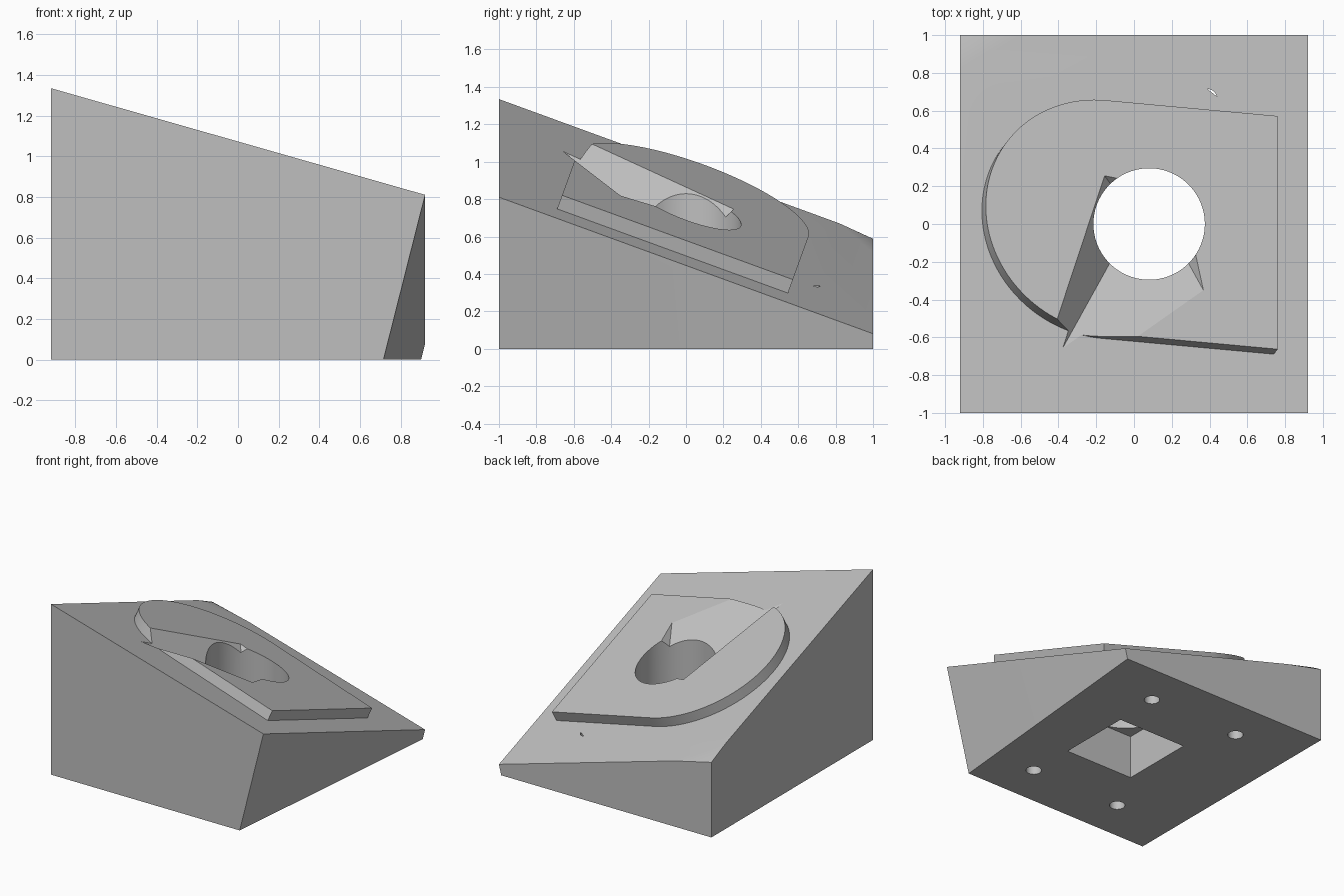
import bpy, bmesh, math
from mathutils import Matrix, Vector

if "Cube" in bpy.data.objects:
    bpy.data.objects.remove(bpy.data.objects["Cube"], do_unlink=True)

grey = bpy.data.materials.new("plain_grey")
grey.use_nodes = True
colour = (0.52, 0.52, 0.52, 1)
grey.diffuse_color = colour
grey.node_tree.nodes["Principled BSDF"].inputs["Base Color"].default_value = colour


def finish(name, bm):
    bmesh.ops.recalc_face_normals(bm, faces=bm.faces)
    mesh = bpy.data.meshes.new(name)
    bm.to_mesh(mesh)
    bm.free()
    mesh.materials.append(grey)
    ob = bpy.data.objects.new(name, mesh)
    bpy.context.collection.objects.link(ob)
    return ob


def hull(name, points):
    bm = bmesh.new()
    for p in points:
        bm.verts.new(p)
    bmesh.ops.convex_hull(bm, input=bm.verts)
    bmesh.ops.dissolve_limit(bm, angle_limit=0.002, verts=bm.verts, edges=bm.edges)
    return finish(name, bm)


def prism(name, outline, low, high, frame=Matrix()):
    bm = bmesh.new()
    rings = [[bm.verts.new(frame @ Vector((x, y, z))) for x, y in outline]
             for z in (low, high)]
    bm.faces.new(rings[0][::-1])
    bm.faces.new(rings[1])
    for i in range(len(outline)):
        j = (i + 1) % len(outline)
        bm.faces.new((rings[0][i], rings[0][j], rings[1][j], rings[1][i]))
    return finish(name, bm)


def circle(cx, cy, r, n):
    return [(cx + r * math.cos(2 * math.pi * i / n),
             cy + r * math.sin(2 * math.pi * i / n)) for i in range(n)]


def combine(target, tool, operation):
    mod = target.modifiers.new("combine", "BOOLEAN")
    mod.object, mod.operation, mod.solver = tool, operation, "EXACT"
    bpy.context.view_layer.objects.active = target
    bpy.ops.object.modifier_apply(modifier=mod.name)
    bpy.data.objects.remove(tool, do_unlink=True)


# Sloped top plane
SX, SY, Z0 = -0.285, -0.365, 0.7075
def top(x, y):
    return Z0 + SX * x + SY * y


# Wedge body with leaning left side and a softly dropped back corner
W = 0.92
body = hull("wedge_block", [
    (-W, -1, 0), (-W, 1, 0), (0.9, 1, 0), (0.715, -1, 0),
    (-W, -1, top(-W, -1)), (W, -1, top(W, -1)), (W, 1, top(W, 1)),
    (-W, 0.82, top(-W, 0.82)), (-0.6, 1, top(-0.6, 1)),
    (-W, 1, 0.588), (-0.88, 0.96, 0.606)])

# Raised D-shaped pad in the frame of the slope
n = Vector((-SX, -SY, 1)).normalized()
v = Vector((0, 1, SY)).normalized()
u = v.cross(n)
origin = Vector((-0.15, 0.038, top(-0.15, 0.038) + 0.088))
frame = Matrix.Translation(origin) @ Matrix((u, v, n)).transposed().to_4x4()
R, LENGTH = 0.657, 0.943
arc = [(R * math.cos(a), R * math.sin(a))
       for a in (math.pi / 2 + math.pi * i / 64 for i in range(65))]
pad = prism("raised_pad", arc + [(LENGTH, -R), (LENGTH, R)], -0.13, 0, frame)
combine(body, pad, "UNION")

# Flared trough cut from the pad down into the bore
CX, BORE = 0.08, 0.295
trough = []
for z in (0.6, 1.35):
    half = 0.21 + 0.72 * (z - 0.711)
    front = -0.66 - (z - 1.057) / 0.77
    back = 0.255 + (z - 0.746)
    trough += [(CX + s * half, y, z) for s in (-1, 1) for y in (front, back)]
combine(body, hull("trough_cutter", trough), "DIFFERENCE")

# Round bore above a square socket
combine(body, prism("bore_cutter", circle(CX, 0, BORE, 96), 0.2, 2), "DIFFERENCE")
S = BORE + 0.001
square = [(CX + a * S, b * S) for a, b in ((-1, -1), (1, -1), (1, 1), (-1, 1))]
combine(body, prism("socket_cutter", square, -0.1, 0.34), "DIFFERENCE")

# Four blind screw holes in the underside
for x in (-0.4, 0.385):
    for y in (-0.665, 0.66):
        combine(body, prism("screw_cutter", circle(x, y, 0.056, 32), -0.1, 0.336),
                "DIFFERENCE")

bpy.ops.object.select_all(action="DESELECT")
body.select_set(True)
bpy.context.view_layer.objects.active = body
bpy.ops.object.shade_smooth_by_angle(angle=math.radians(15))
